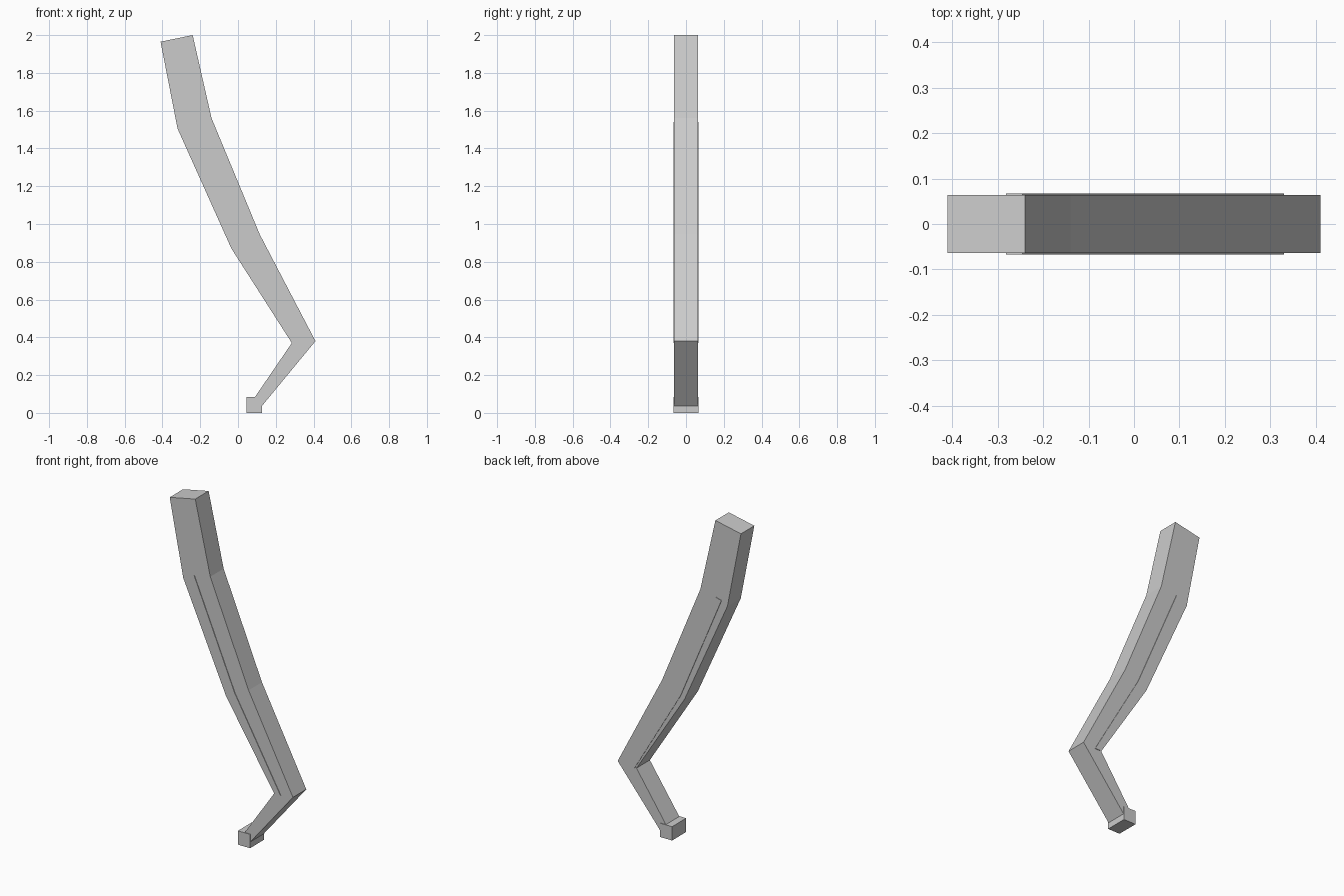
import bpy, bmesh

if "Cube" in bpy.data.objects:
    bpy.data.objects.remove(bpy.data.objects["Cube"])


def extrude_profile(name, pts, half):
    """Extrude an (x, z) outline symmetrically along y."""
    bm = bmesh.new()
    face = bm.faces.new([bm.verts.new((x, -half, z)) for x, z in pts])
    ext = bmesh.ops.extrude_face_region(bm, geom=[face])
    verts = [v for v in ext["geom"] if isinstance(v, bmesh.types.BMVert)]
    bmesh.ops.translate(bm, verts=verts, vec=(0, 2 * half, 0))
    bmesh.ops.recalc_face_normals(bm, faces=bm.faces)
    mesh = bpy.data.meshes.new(name)
    bm.to_mesh(mesh)
    bm.free()
    obj = bpy.data.objects.new(name, mesh)
    bpy.context.collection.objects.link(obj)
    return obj


# Bent main limb: convex edge down, concave edge back up
outer = [(-0.24, 2.0), (-0.14, 1.56), (0.115, 0.945), (0.41, 0.38), (0.113, 0.02)]
inner = [(-0.41, 1.965), (-0.32, 1.505), (-0.035, 0.87), (0.285, 0.37), (0.07, 0.055)]
extrude_profile("leg", outer + inner[::-1], 0.0635)

# Thin rib standing slightly proud on both sides of the upper limb
rib_outer = [(-0.245, 1.54), (0.025, 0.905), (0.33, 0.37)]
rib_inner = [(-0.282, 1.53), (-0.01, 0.885), (0.295, 0.37)]
extrude_profile("side_rib", rib_outer + rib_inner[::-1], 0.067)

# Foot block
extrude_profile("foot", [(0.046, 0), (0.127, 0), (0.127, 0.083), (0.046, 0.083)], 0.067)
